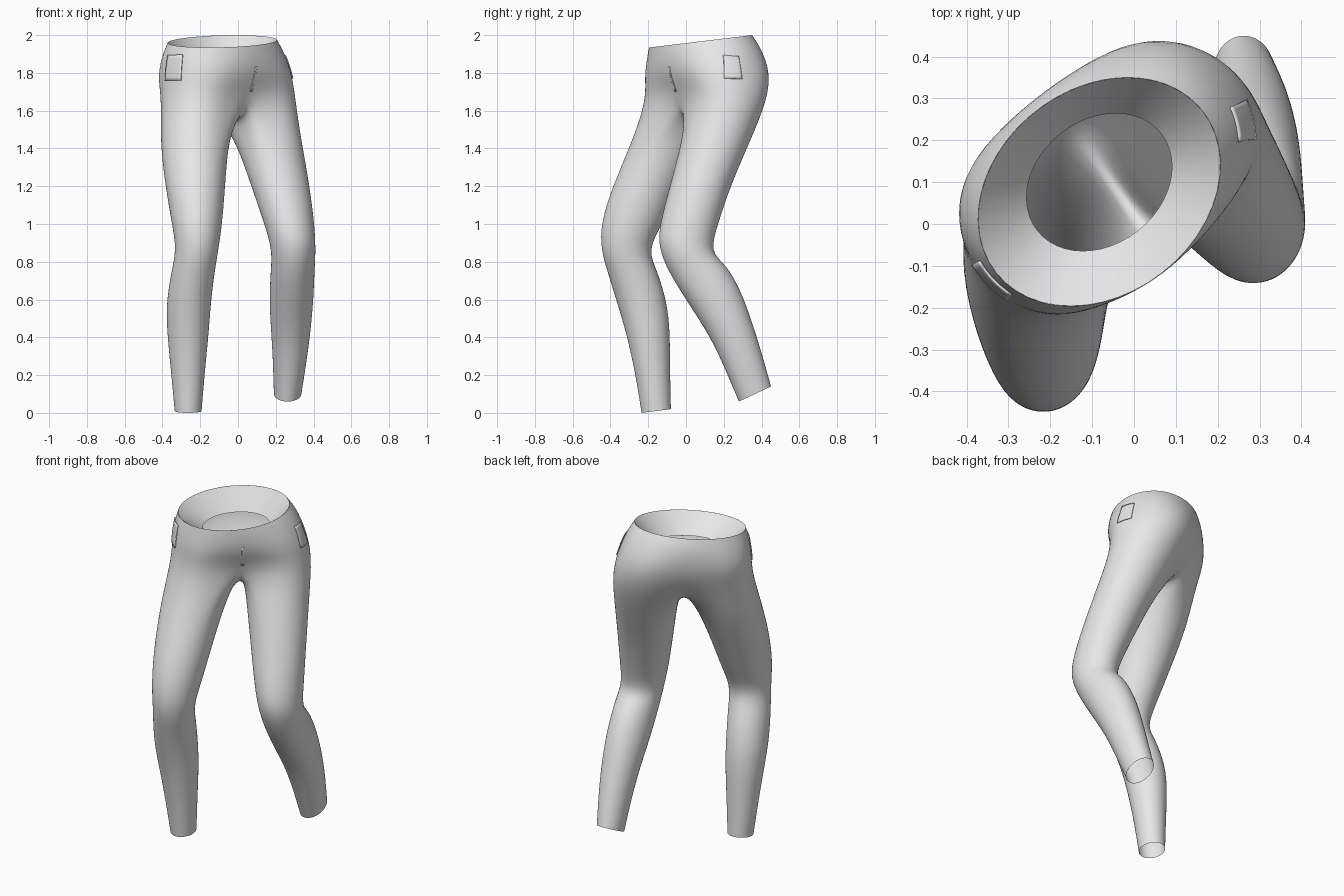
import bpy, bmesh, math
from mathutils import Vector

old = bpy.data.objects.get("Cube")
if old:
    bpy.data.objects.remove(old, do_unlink=True)

YAW = math.radians(38)                                    # twist of the hips
LAT = Vector((math.cos(YAW), math.sin(YAW), 0))
FWD = Vector((math.sin(YAW), -math.cos(YAW), 0))
HIP, LEG = 24, 16                                         # sides per ring

cloth = bpy.data.materials.new("light_grey_cloth")
cloth.use_nodes = True
cloth.diffuse_color = (0.8, 0.8, 0.8, 1)
cloth.node_tree.nodes["Principled BSDF"].inputs["Base Color"].default_value = (0.8, 0.8, 0.8, 1)


def finish(bm, name, levels):
    bmesh.ops.recalc_face_normals(bm, faces=bm.faces)
    for f in bm.faces:
        f.smooth = True
    mesh = bpy.data.meshes.new(name)
    bm.to_mesh(mesh)
    bm.free()
    mesh.materials.append(cloth)
    obj = bpy.data.objects.new(name, mesh)
    bpy.context.collection.objects.link(obj)
    if levels:
        sub = obj.modifiers.new("Smooth", "SUBSURF")
        sub.levels = sub.render_levels = levels
    return obj


def bridge(bm, a, b):
    n = len(a)
    for i in range(n):
        j = (i + 1) % n
        bm.faces.new((a[i], a[j], b[j], b[i]))


def hip_ring(bm, cx, cy, z, tilt, a, b, power=1, front=0, back=0):
    """Oval ring turned with the hips; power below 1 squares it, front and back pinch it."""
    ring = []
    for i in range(HIP):
        t = math.tau * i / HIP
        c, s = math.cos(t), math.sin(t)
        pinch = 1 - (front if c > 0 else back) * c ** 6
        side = math.copysign(abs(s) ** power, s)
        ahead = math.copysign(abs(c) ** power, c) * pinch
        p = Vector((cx, cy, z)) + LAT * a * side + FWD * b * ahead
        p.z += tilt * (p.y - cy)
        ring.append(bm.verts.new(p))
    return ring


def leg_ring(bm, k, turn, x0, x1, yf, zf, yb, zb):
    """Ring given by its side limits and its front and back points."""
    yaw = YAW * max(0, 0.7 - 0.25 * k) + turn
    ring = []
    for j in range(LEG):
        t = math.tau * (j - 6) / LEG + yaw
        c, s = math.cos(t) * 1.025, math.sin(t) * 1.025
        u = (s + 1) / 2
        ring.append(bm.verts.new(((x0 + x1) / 2 + (x1 - x0) / 2 * c,
                                  yf + (yb - yf) * u, zf + (zb - zf) * u)))
    return ring


# Rings from thigh to hem: x limits, front y and z, back y and z
left_leg = [
    (-.015, .335, -.02, 1.45, .345, 1.45),
    (.07, .38, -.085, 1.2, .235, 1.2),
    (.14, .405, -.14, 1.0, .17, 1.0),
    (.18, .412, -.148, .88, .125, .85),
    (.175, .405, -.09, .74, .21, .79),
    (.165, .4, .02, .57, .29, .65),
    (.175, .385, .13, .4, .35, .48),
    (.185, .365, .2, .25, .4, .32),
    (.19, .335, .28, .06, .45, .14)]
right_leg = [
    (-.415, -.05, -.28, 1.45, .1, 1.45),
    (-.385, -.068, -.39, 1.2, -.03, 1.2),
    (-.35, -.083, -.453, 1.0, -.125, 1.0),
    (-.325, -.105, -.45, .86, -.205, .86),
    (-.355, -.125, -.41, .73, -.15, .75),
    (-.38, -.145, -.36, .57, -.1, .58),
    (-.375, -.155, -.315, .42, -.085, .43),
    (-.355, -.175, -.27, .22, -.085, .23),
    (-.335, -.193, -.235, 0, -.08, .02)]

# Trousers: hip rings that split at the crotch into two legs
rim = (-.083, .077, 1.967, .12, .317, .248)
bm = bmesh.new()
hips = [hip_ring(bm, *rim),
        hip_ring(bm, -.078, .095, 1.9, .1, .35, .262, .93),
        hip_ring(bm, -.07, .113, 1.79, .05, .38, .285, .87, .1, .12),
        hip_ring(bm, -.05, .11, 1.66, 0, .4, .265, .95, .35, .2)]
for upper, lower in zip(hips, hips[1:]):
    bridge(bm, upper, lower)
base = hips[-1]
half = HIP // 2
crotch = []
for u, drop in ((.25, .055), (.5, .075), (.75, .055)):
    p = base[half].co.lerp(base[0].co, u)
    crotch.append(bm.verts.new(p - Vector((0, 0, drop))))
tops = (base[:half + 1] + crotch, base[half:] + base[:1] + crotch[::-1])
for top, rows, turn in zip(tops, (left_leg, right_leg), (0, math.pi)):
    for k, row in enumerate(rows):
        ring = leg_ring(bm, k, turn, *row)
        bridge(bm, top, ring)
        top = ring
trousers = finish(bm, "trousers", 2)

# Waist lining, folded inward from the rim
bm = bmesh.new()
bridge(bm, hip_ring(bm, *rim), hip_ring(bm, -.083, .1, 1.85, .1, .19, .15))
finish(bm, "waist_lining", 1)


def patch(name, t0, t1, z0, z1, offset, thick, n=8):
    """Curved cloth patch laid on the hip surface."""
    bm = bmesh.new()
    rows = []
    for r in range(n + 1):
        z = z0 + (z1 - z0) * r / n
        row = []
        for c in range(n + 1):
            t = math.radians(t0 + (t1 - t0) * c / n)
            p = Vector((-.06, .11, z)) + LAT * .39 * math.sin(t) + FWD * .27 * math.cos(t)
            row.append(bm.verts.new(p))
        rows.append(row)
    for a, b in zip(rows, rows[1:]):
        for c in range(n):
            bm.faces.new((a[c], a[c + 1], b[c + 1], b[c]))
    obj = finish(bm, name, 0)
    wrap = obj.modifiers.new("Lay", "SHRINKWRAP")
    wrap.target = trousers
    wrap.wrap_mode = "ABOVE_SURFACE"
    wrap.offset = offset
    solid = obj.modifiers.new("Thickness", "SOLIDIFY")
    solid.thickness = thick
    solid.offset = 0


# Side pockets and fly seam
patch("right_pocket", -98, -72, 1.76, 1.9, .004, .005)
patch("left_pocket", 58, 78, 1.77, 1.91, .004, .005)
patch("fly_seam", -.8, .8, 1.68, 1.83, .001, .003)
